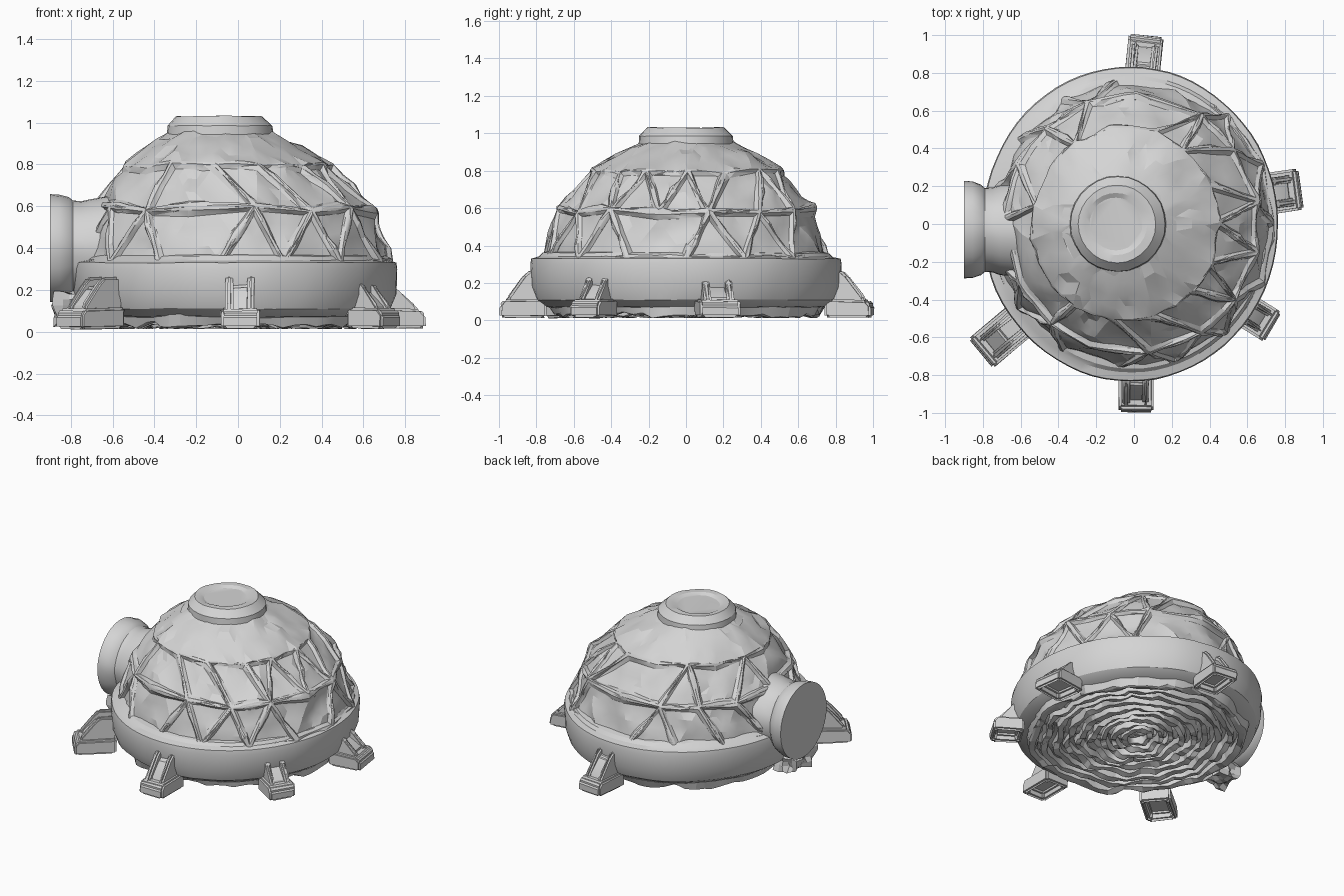
import bpy, bmesh, math, random
from mathutils import Vector, Matrix, noise

if "Cube" in bpy.data.objects:
    bpy.data.objects.remove(bpy.data.objects["Cube"])

random.seed(4)
stone = bpy.data.materials.new("pale grey")
stone.use_nodes = True
GREY = (0.66, 0.66, 0.66, 1)
stone.diffuse_color = GREY
stone.node_tree.nodes["Principled BSDF"].inputs["Base Color"].default_value = GREY


def finish(bm, name, angle=25):
    bmesh.ops.recalc_face_normals(bm, faces=bm.faces)
    mesh = bpy.data.meshes.new(name)
    bm.to_mesh(mesh)
    bm.free()
    mesh.materials.append(stone)
    ob = bpy.data.objects.new(name, mesh)
    bpy.context.collection.objects.link(ob)
    bpy.ops.object.select_all(action='DESELECT')
    ob.select_set(True)
    bpy.context.view_layer.objects.active = ob
    bpy.ops.object.shade_smooth_by_angle(angle=math.radians(angle))


def roughen(bm, amount, scale, vertical=False):
    """Uneven hand-worked surface."""
    bm.normal_update()
    for v in bm.verts:
        n = noise.noise(v.co * scale) + 0.5 * noise.noise(v.co * scale * 2.3)
        v.co += (Vector((0, 0, 1)) if vertical else v.normal) * n * amount


def lathe(profile, seg, squash=1.0, cap_ends=True, stagger=False):
    """Rings of (radius, z, centre x), joined by quads or by staggered triangles."""
    bm = bmesh.new()
    rings = []
    for k, (r, z, cx) in enumerate(profile):
        off = 0.5 * k if stagger else 0
        rings.append([bm.verts.new((cx + r * squash * math.cos(math.tau * (i + off) / seg),
                                    r * math.sin(math.tau * (i + off) / seg), z))
                      for i in range(seg)])
    for a, b in zip(rings, rings[1:]):
        for i in range(seg):
            j = (i + 1) % seg
            if stagger:
                bm.faces.new((a[i], a[j], b[i]))
                bm.faces.new((a[j], b[j], b[i]))
            else:
                bm.faces.new((a[i], a[j], b[j], b[i]))
    if cap_ends:
        bm.faces.new(rings[0])
        bm.faces.new(rings[-1])
    return bm


# Dome: irregular ribbed shell with shallow sunken panels, some of them merged
bm = lathe([(0.78, 0.33, -0.01), (0.70, 0.595, -0.015), (0.515, 0.815, -0.045),
            (0.25, 0.955, -0.085)], 15, 0.97, False, True)
for v in bm.verts:
    if 0.4 < v.co.z < 0.9:
        v.co = Matrix.Rotation(random.uniform(-0.07, 0.07), 3, 'Z') @ v.co
        v.co.z += random.uniform(-0.015, 0.015)
merged = []
for e in bm.edges:
    low, high = sorted(v.co.z for v in e.verts)
    if high - low > 0.1 and high < 0.9 and random.random() < 0.3:
        merged.append(e)
bmesh.ops.dissolve_edges(bm, edges=merged)
bm.normal_update()
panels = [f for f in bm.faces if f.calc_center_median().z < 0.78]
bmesh.ops.inset_individual(bm, faces=panels, thickness=0.02, depth=0)
bmesh.ops.inset_individual(bm, faces=panels, thickness=0.026, depth=-0.018)
bmesh.ops.triangulate(bm, faces=bm.faces)
for limit in (0.16, 0.08):
    bmesh.ops.subdivide_edges(bm, edges=[e for e in bm.edges if e.calc_length() > limit],
                              cuts=1, use_grid_fill=True)
    bmesh.ops.triangulate(bm, faces=bm.faces)
roughen(bm, 0.022, 8)
finish(bm, "dome", 18)

# Smooth base band with a rounded lower edge
bm = lathe([(0.66, 0.06, -0.02), (0.75, 0.075, -0.02), (0.80, 0.11, -0.02),
            (0.828, 0.18, -0.02), (0.834, 0.30, -0.02), (0.828, 0.33, -0.02),
            (0.785, 0.34, -0.015), (0.765, 0.36, -0.01), (0.70, 0.375, -0.01)],
           72, 0.938, False)
roughen(bm, 0.006, 4)
finish(bm, "base_band", 30)

# Top collar with a slightly dished lid
bm = lathe([(0.30, 0.92, -0.085), (0.255, 0.945, -0.085), (0.25, 0.985, -0.085),
            (0.205, 1.03, -0.09), (0.165, 1.03, -0.095), (0.14, 1.018, -0.095)], 28)
roughen(bm, 0.006, 8)
finish(bm, "top_collar", 25)

# Side port: thick neck and tapered end lying along x
bm = lathe([(0.25, 0.0, 0), (0.235, 0.10, 0), (0.222, 0.14, 0), (0.222, 0.18, 0),
            (0.24, 0.20, 0), (0.257, 0.245, 0), (0.258, 0.29, 0)], 32)
bmesh.ops.transform(bm, verts=bm.verts,
                    matrix=Matrix.Translation((-0.61, -0.03, 0.40))
                    @ Matrix.Rotation(-math.pi / 2, 4, 'Y'))
for v in bm.verts:
    if v.co.x > -0.89:
        v.co += Vector((0, 1, 1)) * 0.012 * noise.noise(v.co * 9)
finish(bm, "side_port", 30)

# Rough floor of broken concentric steps
steps = [(0.74, 0.09, -0.02), (0.715, 0.03, -0.02)]
for k in range(9):
    r = 0.70 - 0.076 * k
    steps += [(r, 0.025, -0.02), (r - 0.035, 0.03, -0.02), (r - 0.043, 0.07, -0.02),
              (r - 0.068, 0.06, -0.02)]
bm = lathe(steps, 72, 0.94)
bmesh.ops.delete(bm, geom=[f for f in bm.faces if len(f.verts) > 4
                           and f.calc_center_median().z > 0.08], context='FACES_ONLY')
bmesh.ops.triangulate(bm, faces=[f for f in bm.faces if len(f.verts) > 4])
for v in bm.verts:
    sway = 0.035 * noise.noise(v.co * 5) + 0.015 * noise.noise(v.co * 14)
    v.co.x += sway
    v.co.y += 0.035 * noise.noise(v.co * 5 + Vector((5, 5, 5)))
roughen(bm, 0.03, 11, True)
for v in bm.verts:
    v.co.z = max(v.co.z, 0.012)
finish(bm, "stepped_floor", 15)


def prism(bm, outline, y0, y1):
    """Side outline in (x, z), extruded across y."""
    a = [bm.verts.new((x, y0, z)) for x, z in outline]
    b = [bm.verts.new((x, y1, z)) for x, z in outline]
    n = len(a)
    bm.faces.new(a)
    bm.faces.new(b[::-1])
    for i in range(n):
        j = (i + 1) % n
        bm.faces.new((a[i], b[i], b[j], a[j]))


def foot(name, tip, degrees, length=0.25, height=0.27, width=0.185):
    """Hollow block foot with two sloping gussets and a sunken ramp between them."""
    bm = bmesh.new()
    w = width / 2
    prism(bm, [(-length, 0.015), (0, 0.015), (0, 0.08), (-0.025, 0.11), (-length, 0.115)], -w, w)
    bmesh.ops.recalc_face_normals(bm, faces=bm.faces)
    sole = [f for f in bm.faces if f.normal.z < -0.9]
    bmesh.ops.inset_individual(bm, faces=sole, thickness=0.035, depth=0)
    bmesh.ops.inset_individual(bm, faces=sole, thickness=0.01, depth=-0.05)
    slope = [(-length, 0.08), (-0.03, 0.08), (-0.045, 0.125), (-0.13, height - 0.03),
             (-0.165, height), (-length, height)]
    for s in (-1, 1):
        prism(bm, slope, s * w * 0.38, s * w * 0.74)
    prism(bm, [(-length, 0.08), (-0.05, 0.08), (-0.06, 0.115), (-0.15, height - 0.05),
               (-length, height - 0.03)], -w * 0.5, w * 0.5)
    bmesh.ops.bevel(bm, geom=bm.edges[:], offset=0.012, segments=2, affect='EDGES',
                    clamp_overlap=True)
    turn = Matrix.Translation((*tip, 0)) @ Matrix.Rotation(math.radians(degrees), 4, 'Z')
    bmesh.ops.transform(bm, verts=bm.verts, matrix=turn)
    roughen(bm, 0.008, 11)
    finish(bm, name, 30)


foot("front_foot", (0.01, -0.997), -90)
foot("back_foot", (0.065, 0.997), 84)
foot("left_foot", (0.885, 0.185), 8, 0.23, 0.23, 0.22)
foot("front_left_foot", (0.735, -0.545), -32, 0.2, 0.25, 0.18)
foot("front_right_foot", (-0.81, -0.685), 220, 0.27, 0.26, 0.2)

# Broken stub under the port
bm = bmesh.new()
bmesh.ops.create_cube(bm, size=1, matrix=Matrix.Translation((-0.79, -0.09, 0.11))
                      @ Matrix.Diagonal((0.16, 0.2, 0.15, 1)))
bmesh.ops.subdivide_edges(bm, edges=bm.edges[:], cuts=4, use_grid_fill=True)
roughen(bm, 0.05, 14)
finish(bm, "broken_stub", 10)
